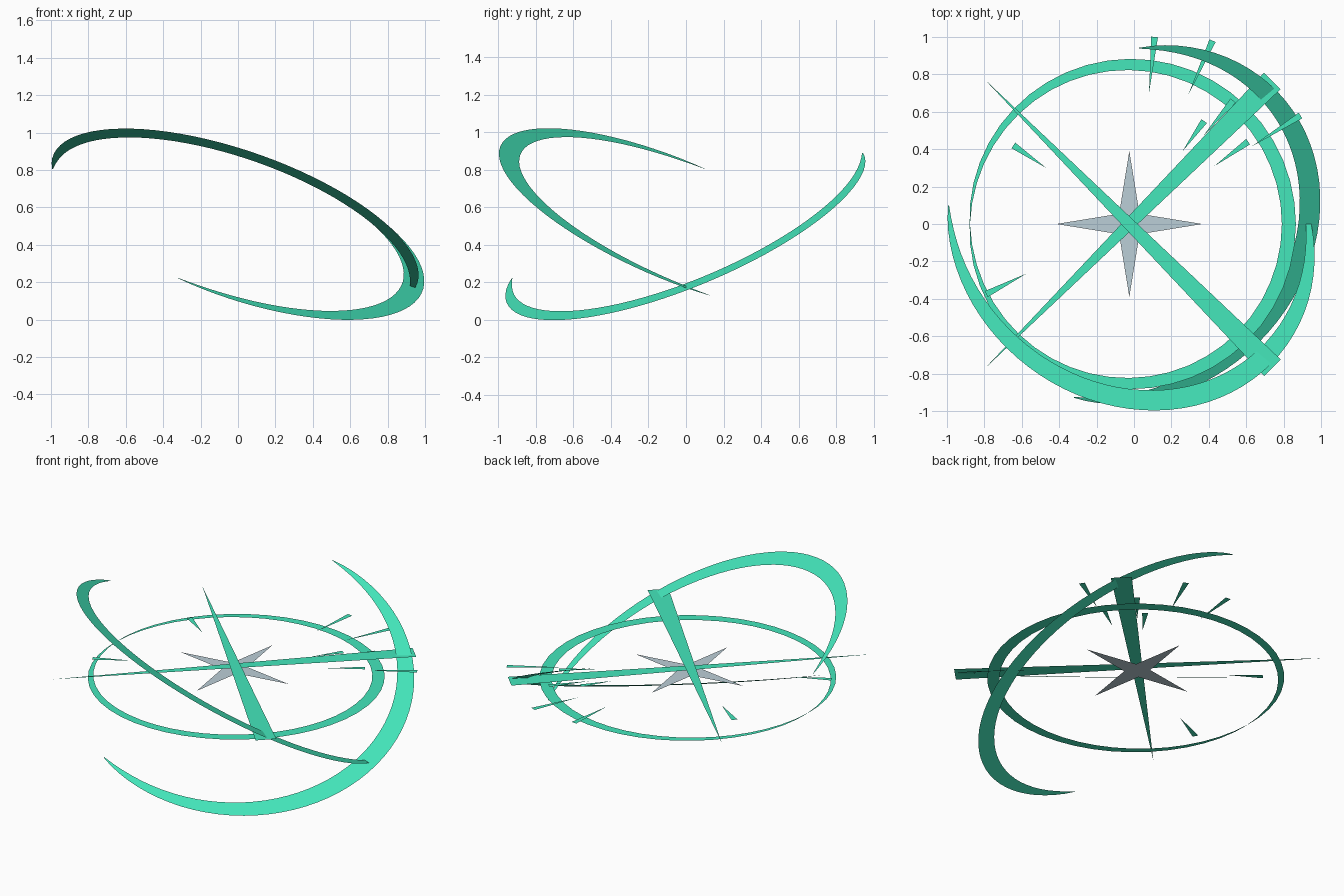
import bpy, math
from mathutils import Vector

if "Cube" in bpy.data.objects:
    bpy.data.objects.remove(bpy.data.objects["Cube"])

CX = -0.025  # shared axis of ring, star and beams


def material(name, rgb):
    m = bpy.data.materials.new(name)
    m.diffuse_color = (*rgb, 1)
    m.use_nodes = True
    m.node_tree.nodes["Principled BSDF"].inputs["Base Color"].default_value = m.diffuse_color
    return m


GREEN = material("mint green", (0.058, 0.80, 0.50))
GREY = material("silver grey", (0.50, 0.62, 0.68))


def flat_object(name, verts, faces, mat):
    me = bpy.data.meshes.new(name)
    me.from_pydata([tuple(v) for v in verts], [], faces)
    me.materials.append(mat)
    ob = bpy.data.objects.new(name, me)
    bpy.context.collection.objects.link(ob)
    return ob


def crescent(name, z, radius, half, a0, a1, uphill=0, tilt=0, power=0.7, n=48):
    """Flat band tapering to a point at both ends, in a tilted plane."""
    p, t = math.radians(uphill), math.radians(tilt)
    u = Vector((math.sin(p), -math.cos(p), 0))
    v = Vector((math.cos(p) * math.cos(t), math.sin(p) * math.cos(t), math.sin(t)))
    c = Vector((CX, 0, z))
    verts = []
    for i in range(n + 1):
        s = i / n
        w = half * max(0.01, 1 - (2 * s - 1) ** 2) ** power
        a = math.radians(a0 + (a1 - a0) * s)
        d = u * math.cos(a) + v * math.sin(a)
        verts += [c + d * (radius - w), c + d * (radius + w)]
    faces = [(2 * i, 2 * i + 1, 2 * i + 3, 2 * i + 2) for i in range(n)]
    return flat_object(name, verts, faces, GREEN)


def wedge(name, tip, end, width, z):
    """Flat needle: pointed at tip, square cut at end."""
    a, b = Vector((*tip, z)), Vector((*end, z))
    d = (b - a).normalized()
    side = Vector((-d.y, d.x, 0)) * width / 2
    return flat_object(name, [a, b - side, b + side], [(0, 1, 2)], GREEN)


# Level ring, thinning to a point on the left (uphill 90 makes u = +x)
crescent("level_ring", 0.476, 0.853, 0.0375, -180, 180, uphill=90, power=0.8)

# Two tilted arcs
crescent("right_arc", 0.51, 1.015, 0.058, -143.8, 51, 129.6, 28.7)
crescent("front_arc", 0.51, 1.015, 0.058, 37.3, 231, 230.4, 28.7)

# Four pointed star
star = []
for i in range(8):
    r = 0.39 if i % 2 == 0 else 0.077
    a = i * math.pi / 4
    star.append((CX + r * math.cos(a), r * math.sin(a), 0.53))
star.append((CX, 0, 0.53))
flat_object("centre_star", star, [(8, i, (i + 1) % 8) for i in range(8)], GREY)

# Crossed long beams
wedge("lower_beam", (-0.80, -0.775), (0.74, 0.765), 0.125, 0.545)
wedge("upper_beam", (-0.80, 0.775), (0.74, -0.768), 0.125, 0.56)

# Small tick needles
ticks = [
    ((0.08, 0.70), (0.11, 1.0)),
    ((0.29, 0.69), (0.42, 0.98)),
    ((0.63, 0.415), (0.89, 0.58)),
    ((0.26, 0.39), (0.375, 0.55)),
    ((0.43, 0.31), (0.61, 0.44)),
    ((0.37, 0.47), (0.53, 0.66)),
    ((-0.47, 0.30), (-0.645, 0.42)),
    ((-0.575, -0.265), (-0.79, -0.375)),
]
for i, (tip, end) in enumerate(ticks):
    wedge(f"tick_{i + 1}", tip, end, 0.036, 0.532)
